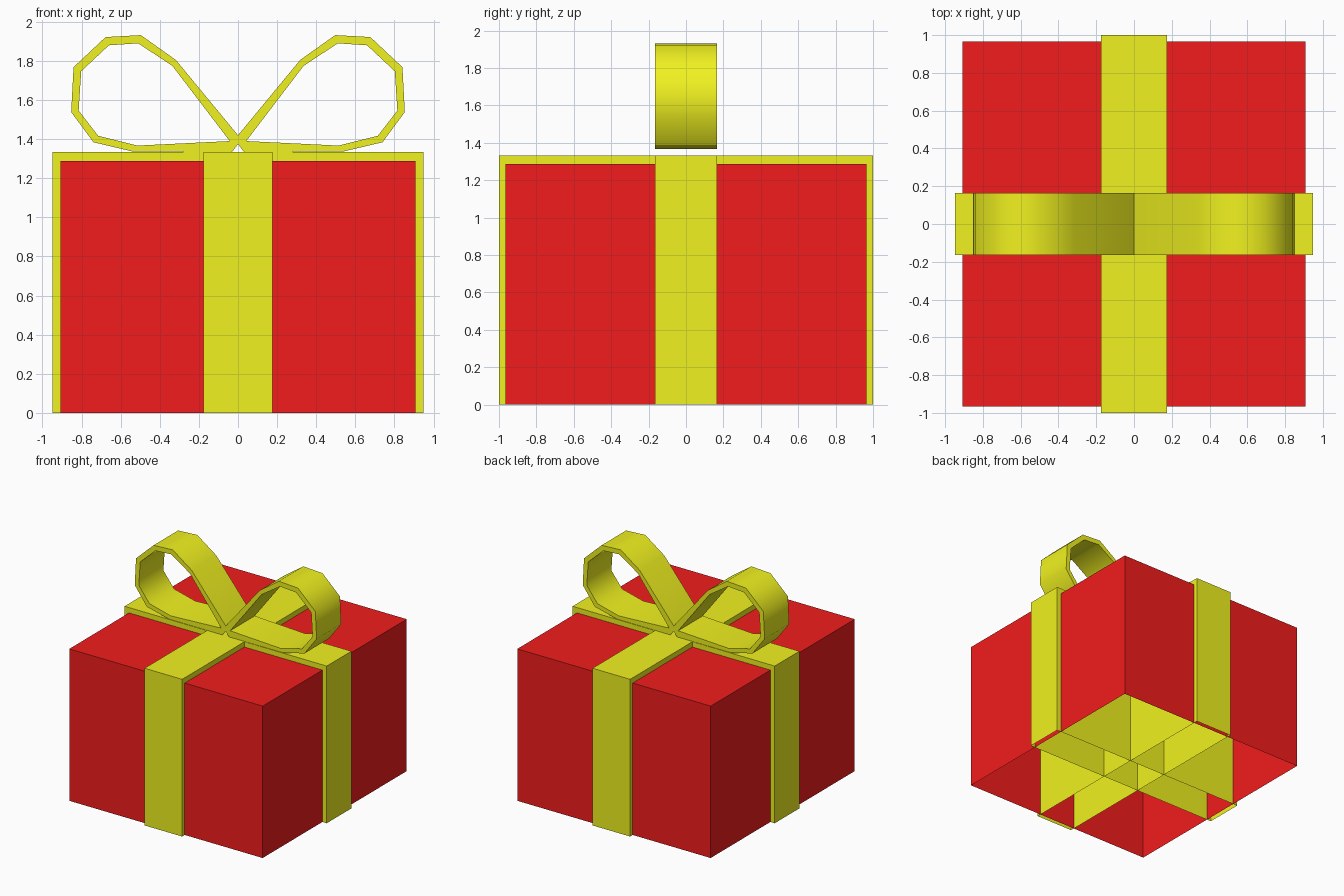
import bpy, bmesh, math

if "Cube" in bpy.data.objects:
    bpy.data.objects.remove(bpy.data.objects["Cube"])


def material(name, rgb):
    m = bpy.data.materials.new(name)
    m.diffuse_color = (*rgb, 1)
    m.use_nodes = True
    m.node_tree.nodes["Principled BSDF"].inputs["Base Color"].default_value = m.diffuse_color
    return m


RED = material("red_paper", (0.89, 0.012, 0.012))
YELLOW = material("yellow_ribbon", (0.88, 0.89, 0.014))


def add_object(name, bm, mat):
    me = bpy.data.meshes.new(name)
    bm.to_mesh(me)
    bm.free()
    me.materials.append(mat)
    ob = bpy.data.objects.new(name, me)
    bpy.context.collection.objects.link(ob)
    return ob


def open_box(name, hx, hy, top, mat):
    """Box standing on z = 0 with no bottom face."""
    bm = bmesh.new()
    bmesh.ops.create_cube(bm, size=2)
    for v in bm.verts:
        v.co = (v.co.x * hx, v.co.y * hy, top if v.co.z > 0 else 0)
    bottom = [f for f in bm.faces if f.normal.z < -0.5]
    bmesh.ops.delete(bm, geom=bottom, context='FACES')
    return add_object(name, bm, mat)


# Gift box and the two crossing ribbon bands
open_box("gift_box", 0.907, 0.965, 1.288, RED)
open_box("ribbon_front_to_back", 0.176, 1.0, 1.333, YELLOW)
open_box("ribbon_side_to_side", 0.948, 0.165, 1.333, YELLOW)

# Bow loop outlines (x, z), from the knot over the top and back underneath
OUTER = [(0, 1.42), (0.318, 1.805), (0.497, 1.932), (0.677, 1.922),
         (0.841, 1.768), (0.853, 1.538), (0.739, 1.384), (0.535, 1.336),
         (0.03, 1.335), (0, 1.375)]
KNOT = (0.042, 1.39)
INNER = [KNOT, (0.335, 1.774), (0.51, 1.89), (0.66, 1.88),
         (0.802, 1.747), (0.815, 1.546), (0.715, 1.417), (0.515, 1.367),
         KNOT, KNOT]
HALF = 0.165


def bow_loop(name, side):
    bm = bmesh.new()
    n = len(OUTER)
    rings = {}
    for key, pts in (("o", OUTER), ("i", INNER)):
        for y in (-HALF, HALF):
            rings[key, y] = [bm.verts.new((side * x, y, z)) for x, z in pts]
    of, ob_ = rings["o", -HALF], rings["o", HALF]
    inf, inb = rings["i", -HALF], rings["i", HALF]
    for k in range(n):
        j = (k + 1) % n
        bm.faces.new((of[k], of[j], inf[j], inf[k]))
        bm.faces.new((ob_[j], ob_[k], inb[k], inb[j]))
        bm.faces.new((inf[k], inf[j], inb[j], inb[k]))
        # the hidden underside and the knot end are left open
        if k < 6:
            bm.faces.new((of[j], of[k], ob_[k], ob_[j]))
    bmesh.ops.remove_doubles(bm, verts=bm.verts[:], dist=0.0005)
    if side < 0:
        bmesh.ops.reverse_faces(bm, faces=bm.faces[:])
    ob = add_object(name, bm, YELLOW)
    bpy.ops.object.select_all(action='DESELECT')
    ob.select_set(True)
    bpy.context.view_layer.objects.active = ob
    bpy.ops.object.shade_smooth_by_angle(angle=math.radians(60))


# Mirrored bow loops
bow_loop("bow_loop_right", 1)
bow_loop("bow_loop_left", -1)
